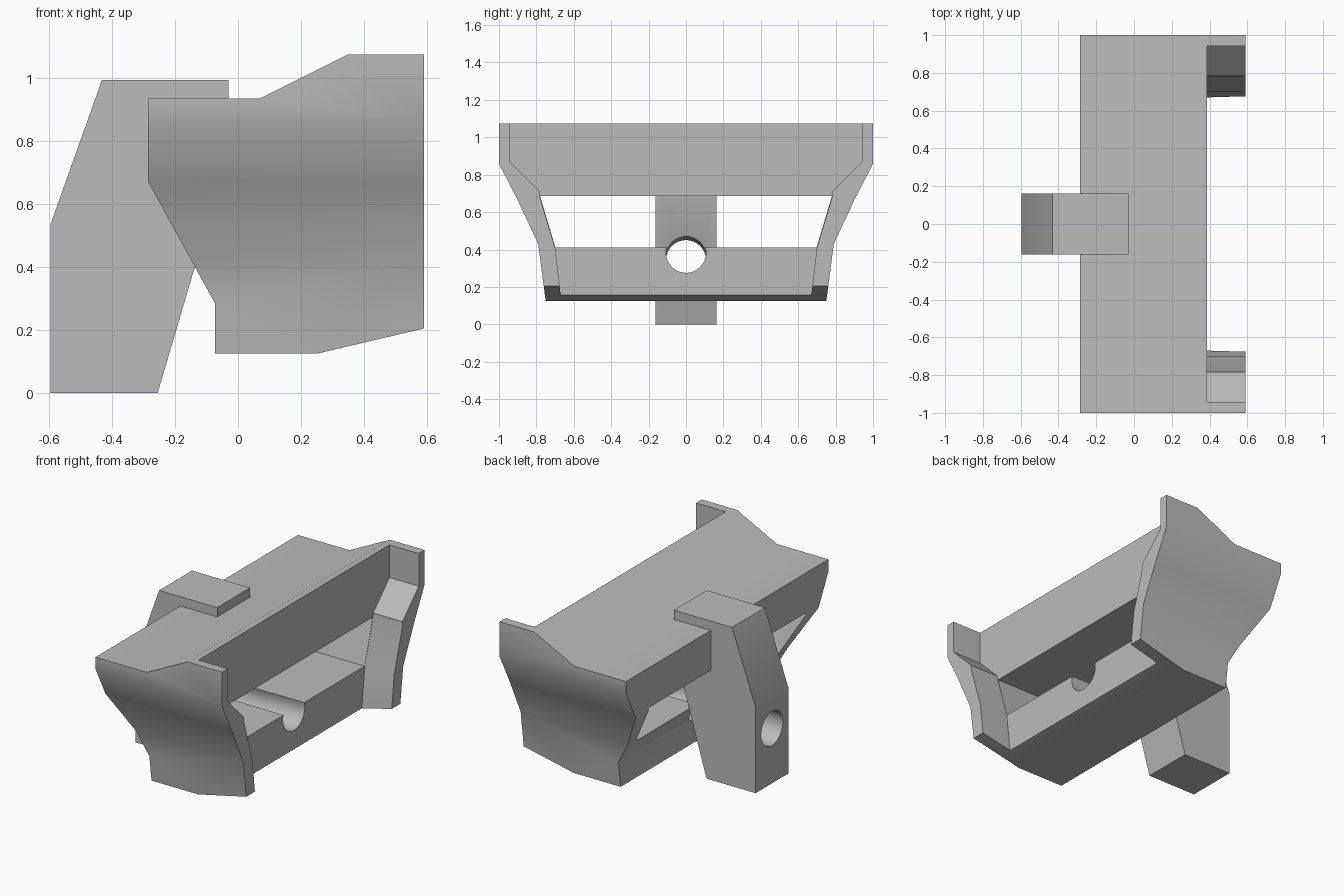
import bpy
from math import pi, radians

default = bpy.data.objects.get("Cube")
if default:
    bpy.data.objects.remove(default, do_unlink=True)

grey = bpy.data.materials.new("plain_grey")
grey.use_nodes = True
grey.diffuse_color = (0.5, 0.5, 0.5, 1)
grey.node_tree.nodes["Principled BSDF"].inputs["Base Color"].default_value = (0.5, 0.5, 0.5, 1)


def prism(name, profile, axis, low, high):
    """Extrude a closed profile along x (points are y, z) or along y (points are x, z)."""
    def place(p, d):
        return (d, p[0], p[1]) if axis == "x" else (p[0], d, p[1])
    n = len(profile)
    verts = [place(p, d) for d in (low, high) for p in profile]
    faces = [tuple(range(n))[::-1], tuple(range(n, n + n))]
    faces += [(i, (i + 1) % n, (i + 1) % n + n, i + n) for i in range(n)]
    # Make the winding face outwards whatever the profile direction
    area = sum(a[0] * b[1] - b[0] * a[1] for a, b in zip(profile, profile[1:] + profile[:1]))
    if (area > 0) != (axis == "x"):
        faces = [f[::-1] for f in faces]
    mesh = bpy.data.meshes.new(name)
    mesh.from_pydata(verts, [], faces)
    mesh.update()
    obj = bpy.data.objects.new(name, mesh)
    bpy.context.collection.objects.link(obj)
    return obj


def mirrored(half):
    """Close a half profile by reflecting it across the middle."""
    return half + [(-y, z) for y, z in reversed(half)]


def activate(obj):
    bpy.ops.object.select_all(action="DESELECT")
    obj.select_set(True)
    bpy.context.view_layer.objects.active = obj


def boolean(obj, tool, operation):
    activate(obj)
    mod = obj.modifiers.new("cut", "BOOLEAN")
    mod.operation, mod.solver, mod.object = operation, "EXACT", tool
    bpy.ops.object.modifier_apply(modifier=mod.name)


# Main body: side silhouette trimmed by the flared end outline
body = prism("body", [(-0.285, 0.935), (0.07, 0.935), (0.35, 1.075), (0.59, 1.075),
                      (0.59, 0.205), (0.25, 0.125), (-0.073, 0.125),
                      (-0.073, 0.285), (-0.285, 0.67)], "y", -1.2, 1.2)
flare = prism("flare_tool", mirrored([(1, 1.3), (1, 0.86), (0.9, 0.665), (0.79, 0.43),
                                      (0.734, 0)]), "x", -1, 1)

# Open recess between the end plates, and the slot through the middle
recess = prism("recess_tool", mirrored([(0.943, 1.3), (0.943, 0.87), (0.783, 0.71),
                                        (0.783, 0.685), (0.7, 0.41), (0.652, 0)]),
               "x", 0.387, 1)
slot = prism("slot_tool", mirrored([(0.78, 0.685), (0.698, 0.41)]), "x", -1, 0.5)

# Rear bracket that hooks over the upper bar
bracket = prism("rear_bracket", [(-0.595, 0), (-0.255, 0), (-0.03, 0.763), (-0.03, 0.993),
                                 (-0.432, 0.993), (-0.595, 0.535)], "y", -0.162, 0.162)

# Slightly tilted bore shared by the bracket and the lower bar
bpy.ops.mesh.primitive_cylinder_add(vertices=48, radius=0.107, depth=2,
                                    location=(0, 0, 0.367), rotation=(0, pi / 2 - 0.04, 0))
bore = bpy.context.object
bore.name = "bore_tool"

boolean(body, flare, "INTERSECT")
for tool in (recess, slot, bore):
    boolean(body, tool, "DIFFERENCE")
boolean(bracket, bore, "DIFFERENCE")

for tool in (flare, recess, slot, bore):
    bpy.data.objects.remove(tool, do_unlink=True)

# Shading and colour
for part in (body, bracket):
    part.data.materials.clear()
    part.data.materials.append(grey)
    activate(part)
    bpy.ops.object.shade_smooth_by_angle(angle=radians(30))
